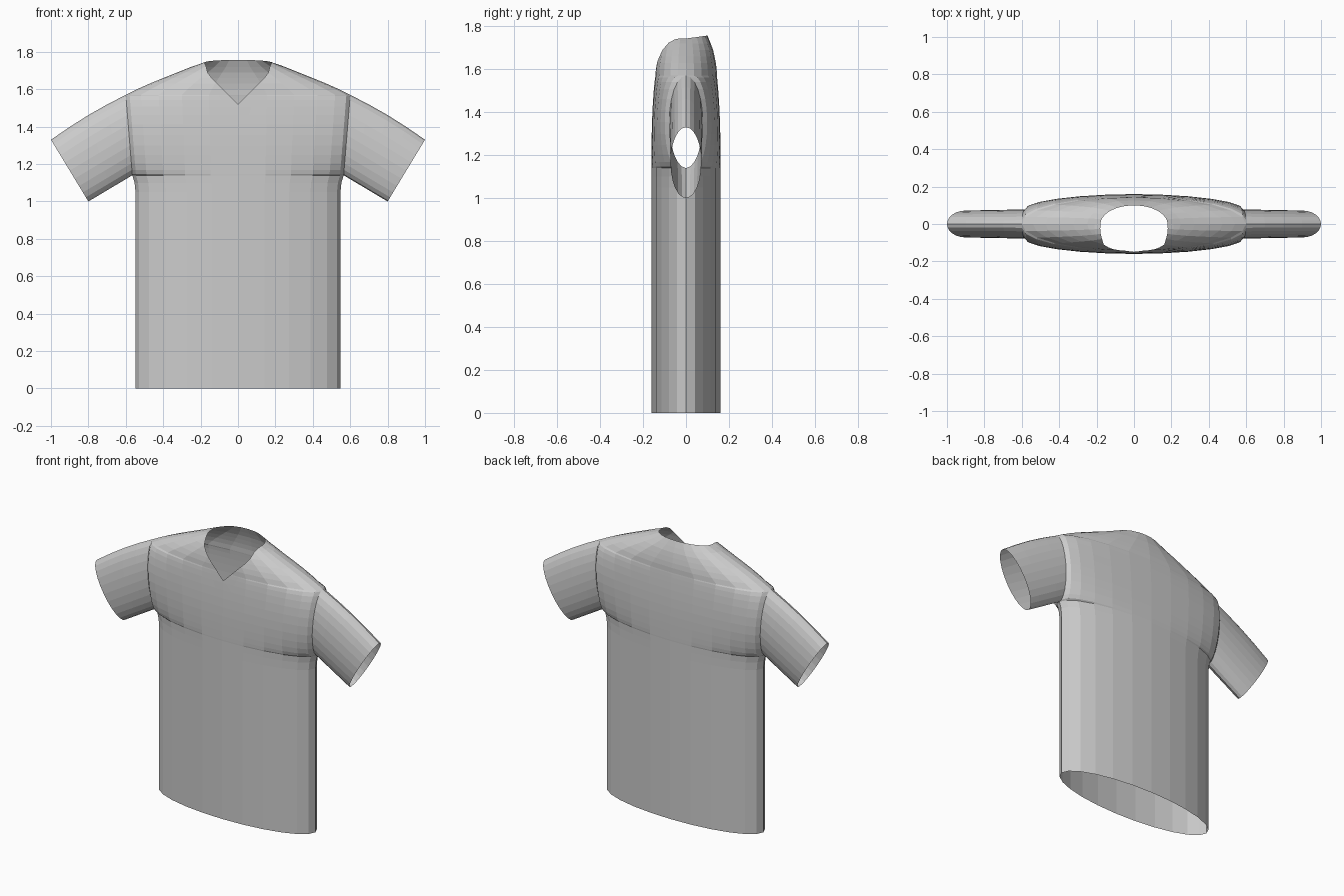
import bpy, bmesh
from math import sin, cos, pi
from mathutils import Vector

if "Cube" in bpy.data.objects:
    bpy.data.objects.remove(bpy.data.objects["Cube"], do_unlink=True)

fabric = bpy.data.materials.new("light grey fabric")
fabric.use_nodes = True
GREY = (0.6, 0.6, 0.6, 1)
fabric.diffuse_color = GREY
fabric.node_tree.nodes["Principled BSDF"].inputs["Base Color"].default_value = GREY

COLS = 12      # facets across each torso panel
ROWS = 12      # rows from armpit to shoulder point
ARM_DEPTH = 0.078


def finish(bm, name):
    bmesh.ops.remove_doubles(bm, verts=bm.verts, dist=0.0005)
    bmesh.ops.recalc_face_normals(bm, faces=bm.faces)
    mesh = bpy.data.meshes.new(name)
    bm.to_mesh(mesh)
    bm.free()
    mesh.materials.append(fabric)
    obj = bpy.data.objects.new(name, mesh)
    bpy.context.collection.objects.link(obj)
    return obj


def skin(bm, rows):
    """Fill a grid of points with quads."""
    grid = [[bm.verts.new(p) for p in row] for row in rows]
    for lo, hi in zip(grid, grid[1:]):
        for i in range(len(lo) - 1):
            bm.faces.new((lo[i], lo[i + 1], hi[i + 1], hi[i]))


def armhole(a):
    """Armhole edge at angle a from its top: half width, half depth, height."""
    z = 1.355 + 0.215 * cos(a)
    return 0.565 + 0.035 * (z - 1.14) / 0.43, ARM_DEPTH * sin(a), z


# Torso rings: height, half width, centre depth, side depth
rings = [(0, 0.548, 0.16, 0), (1.05, 0.548, 0.16, 0), (1.1, 0.553, 0.16, 0)]
for k in range(ROWS + 1):
    w, e, z = armhole(pi * (1 - k / ROWS))
    rings.append((z, w, 0.16 - 0.016 * max(0, (z - 1.25) / 0.32) ** 2, e))
rings += [(1.60, 0.54, 0.143, 0), (1.63, 0.473, 0.139, 0), (1.66, 0.4, 0.133, 0),
          (1.69, 0.325, 0.126, 0), (1.72, 0.25, 0.115, 0), (1.743, 0.18, 0.1, 0)]

# Torso: front and back panels joined along the sides, open at the armholes
bm = bmesh.new()
for side in (-1, 1):
    rows = []
    for n, (z, w, d, e) in enumerate(rings):
        lift = 0.014 if n == len(rings) - 1 else 0
        angles = [pi * (i / COLS - 0.5) for i in range(COLS + 1)]
        rows.append([(w * sin(t), side * (e + (d - e) * cos(t)), z + lift * cos(t))
                     for t in angles])
    skin(bm, rows)
bmesh.ops.remove_doubles(bm, verts=bm.verts, dist=0.0005)

# V neck: cut the front panel along the collar lines and drop the inside
neck = [Vector((0, 0, 1.52)), Vector((0.145, 0, 1.665)), Vector((0.181, 0, 1.745))]
planes = []
for a, b in zip(neck, neck[1:]):
    run = b - a
    for s in (-1, 1):
        planes.append((Vector((s * a.x, 0, a.z)), Vector((-s * run.z, 0, run.x))))
for co, no in planes:
    faces = [f for f in bm.faces if f.calc_center_median().y < 0
             and max(v.co.z for v in f.verts) > 1.5
             and min(abs(v.co.x) for v in f.verts) < 0.2]
    geom = faces + list({e for f in faces for e in f.edges}) + list({v for f in faces for v in f.verts})
    bmesh.ops.bisect_plane(bm, geom=geom, plane_co=co, plane_no=no, dist=0.0005)
inside = []
for f in bm.faces:
    c = f.calc_center_median()
    if c.y < 0 and all((c - co).dot(no) > 0 for co, no in planes):
        inside.append(f)
bmesh.ops.delete(bm, geom=inside, context="FACES")
finish(bm, "torso")

# Sleeves: lofted from the armhole to the tilted cuff
for name, s in (("left_sleeve", 1), ("right_sleeve", -1)):
    bm = bmesh.new()
    rows = []
    for step in range(5):
        f = step / 4
        ring = []
        for i in range(2 * ROWS + 1):
            a = pi * i / ROWS
            w, e, z = armhole(a)
            if a > pi:
                e = -abs(e)
            start = Vector((w, e, z))
            cuff = Vector((0.9 + 0.1 * cos(a), 0.072 * sin(a), 1.165 + 0.165 * cos(a)))
            p = start.lerp(cuff, f)
            p.z += 0.012 * sin(pi * f) * max(0, cos(a))
            ring.append((s * p.x, p.y, p.z))
        rows.append(ring)
    skin(bm, rows)
    finish(bm, name)
